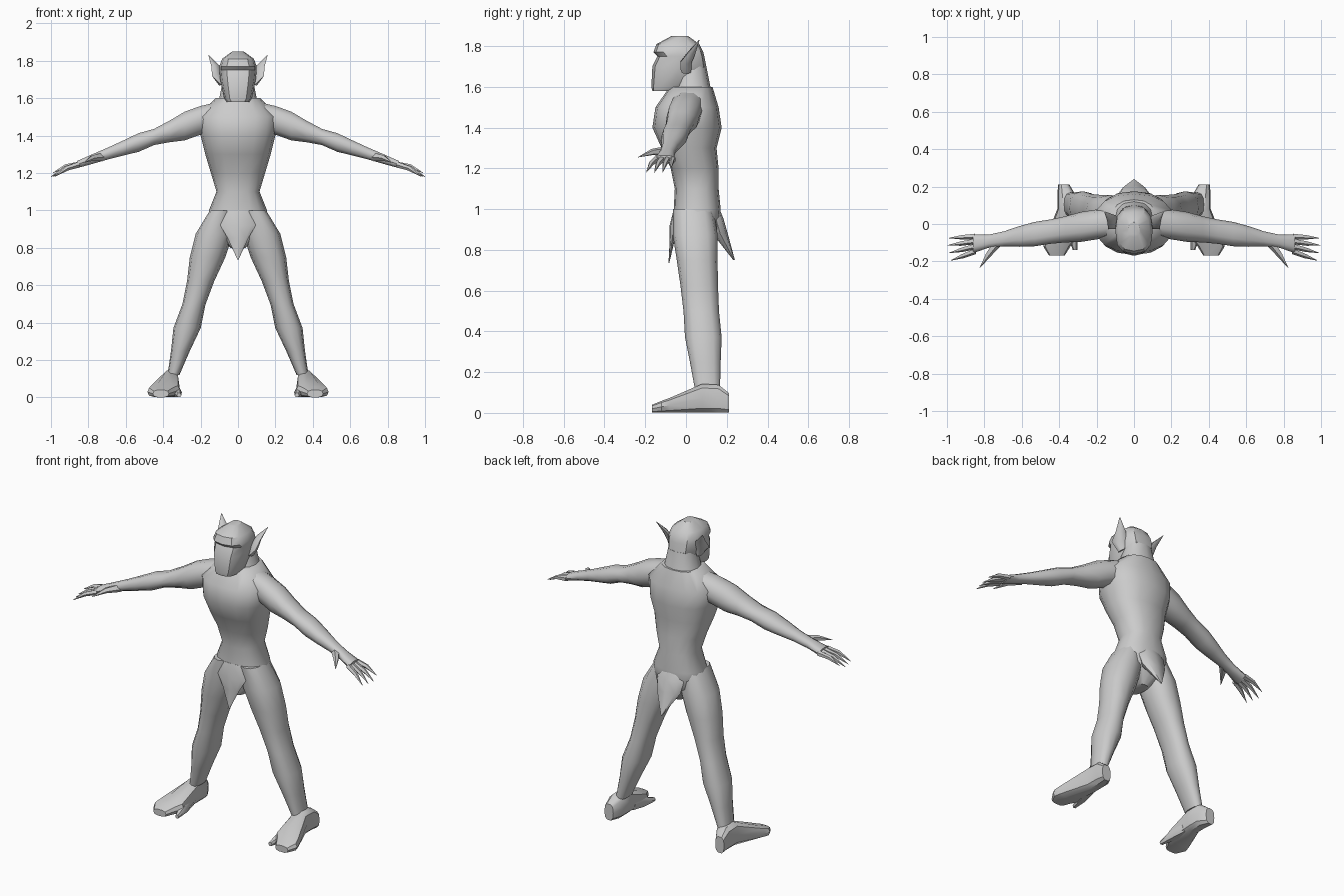
import bpy, bmesh
from math import cos, sin, pi, copysign, radians
from mathutils import Vector

cube = bpy.data.objects.get("Cube")
if cube:
    bpy.data.objects.remove(cube, do_unlink=True)

SKIN_COLOUR = (.6, .6, .6, 1)
skin = bpy.data.materials.new("grey_skin")
skin.use_nodes = True
skin.diffuse_color = SKIN_COLOUR
skin.node_tree.nodes["Principled BSDF"].inputs["Base Color"].default_value = SKIN_COLOUR


def build(name, loops, mirrored, sharp_angle):
    """Bridge consecutive loops of points, close both ends and make the object."""
    bm = bmesh.new()
    rows = [[bm.verts.new(point) for point in loop] for loop in loops]
    for lower, upper in zip(rows, rows[1:]):
        for i in range(len(lower)):
            bm.faces.new((lower[i - 1], lower[i], upper[i], upper[i - 1]))
    bm.faces.new(rows[0])
    bm.faces.new(rows[-1])
    bmesh.ops.recalc_face_normals(bm, faces=bm.faces)
    mesh = bpy.data.meshes.new(name)
    bm.to_mesh(mesh)
    bm.free()
    mesh.materials.append(skin)
    obj = bpy.data.objects.new(name, mesh)
    bpy.context.collection.objects.link(obj)
    if mirrored:
        obj.modifiers.new("Mirror", 'MIRROR')
    bpy.ops.object.select_all(action='DESELECT')
    obj.select_set(True)
    bpy.context.view_layer.objects.active = obj
    bpy.ops.object.shade_smooth_by_angle(angle=radians(sharp_angle))


def rounded(value, power):
    return copysign(abs(value) ** power, value)


def loft(name, axis, rings, sides=12, power=.85, mirrored=False, sharp_angle=50):
    """Rings are (centre, half size, half size) in planes square to the axis."""
    u, v = [k for k in range(3) if k != axis]
    loops = []
    for centre, half_u, half_v in rings:
        loop = []
        for i in range(sides):
            turn = 2 * pi * i / sides
            point = Vector(centre)
            point[u] += half_u * rounded(cos(turn), power)
            point[v] += half_v * rounded(sin(turn), power)
            loop.append(point)
        loops.append(loop)
    build(name, loops, mirrored, sharp_angle)


def limb(name, axis, start, end, radii, **options):
    """Evenly spaced rings along a straight bone."""
    start, end = Vector(start), Vector(end)
    rings = [(start.lerp(end, i / (len(radii) - 1)), *pair) for i, pair in enumerate(radii)]
    loft(name, axis, rings, **options)


def stack(name, levels, **options):
    """Level rings on the centre plane: height, half width, front, back."""
    rings = [((0, (front + back) / 2, height), half_width, (back - front) / 2)
             for height, half_width, front, back in levels]
    loft(name, 2, rings, **options)


def spike(name, points, radii, sides=5, flatness=1):
    """Bent, tapering spike through the points, mirrored to both sides."""
    points = [Vector(point) for point in points]
    last = len(points) - 1
    loops = []
    for i, (point, radius) in enumerate(zip(points, radii)):
        along = points[min(i + 1, last)] - points[max(i - 1, 0)]
        across = along.cross(Vector((0, 0, 1))).normalized()
        up = across.cross(along.normalized()) * flatness
        turns = [2 * pi * k / sides for k in range(sides)]
        loops.append([point + radius * (across * cos(t) + up * sin(t)) for t in turns])
    build(name, loops, True, 50)


# Torso: groin, hips, waist, chest and shoulders at even heights
half_widths = (.04, .15, .155, .115, .145, .175, .2, .215, .12)
fronts = (-.03, -.06, -.06, -.055, -.075, -.12, -.165, -.15, -.08)
backs = (.1, .165, .17, .16, .16, .15, .175, .16, .13)
heights = [.8 + i / 10 for i in range(len(backs))]
stack("torso", list(zip(heights, half_widths, fronts, backs)), sides=16)

# Neck
limb("neck", 2, (0, .03, 1.5), (0, .03, 1.7), [(.15, .12), (.1, .09), (.08, .07)])

# Head: chin, jaw, cheek, eye hollow, brow ridge and crown
stack("head", [
    (1.58, .06, -.165, -.04), (1.6, .075, -.17, .04), (1.7, .095, -.165, .1),
    (1.75, .1, -.14, .09), (1.77, .1, -.16, .085), (1.81, .085, -.145, .065),
    (1.85, .03, -.07, .01)], power=.75, sharp_angle=35)

# Ears
spike("ears", [(.09, 0, 1.67), (.11, 0, 1.72), (.12, .03, 1.77), (.157, .065, 1.83)],
      [.025, .04, .028, .002], sides=6, flatness=.5)

# Arms from inside the shoulder to the palm, as half depth and half height
limb("arms", 0, (.12, .01, 1.51), (.86, -.105, 1.245), [
    (.08, .07), (.08, .08), (.08, .08), (.07, .06), (.065, .045),
    (.065, .052), (.055, .042), (.04, .033), (.035, .027), (.05, .02)],
    sides=10, mirrored=True)

# Clawed fingers fan out from the palm
for i in range(4):
    base = Vector((.85, -.065 - .027 * i, 1.245))
    tip = Vector((1 - .01 * abs(i - 1), -.075 - .04 * i, 1.18 + .02 * (i == 0)))
    knuckle = (base + tip) / 2 + Vector((0, 0, .012))
    spike(f"finger_{i + 1}", [base, knuckle, tip], [.016, .013, .001])
spike("thumb", [(.73, -.1, 1.285), (.78, -.165, 1.28), (.825, -.235, 1.255)],
      [.024, .016, .001])

# Legs from hip to ankle, as half width and half depth
limb("legs", 2, (.09, .035, 1), (.345, .105, .12), [
    (.06, .1), (.1, .11), (.095, .1), (.073, .092), (.062, .087),
    (.073, .09), (.05, .075), (.032, .062)], mirrored=True)

# Feet from heel to toe: depth, inner edge, outer edge, top
foot = [(.21, .345, .405, .1), (.16, .315, .41, .14), (.08, .315, .41, .145),
        (-.08, .31, .475, .075), (-.12, .34, .485, .06), (-.168, .37, .455, .04)]
loft("feet", 1, [(((inner + outer) / 2, depth, top / 2), (outer - inner) / 2, top / 2)
                 for depth, inner, outer, top in foot],
     sides=10, power=.7, mirrored=True, sharp_angle=35)
limb("inner_toes", 1, (.345, .04, .045), (.315, -.14, .012),
     [(.03, .04), (.03, .03), (.012, .012)], sides=6, mirrored=True)

# Pointed front flap and tail wedge
stack("front_flap", [(1, .06, -.06, -.04), (.92, .095, -.08, -.04),
                     (.85, .055, -.08, -.055), (.735, .002, -.086, -.082)], sides=8)
stack("tail", [(1, .05, .11, .165), (.95, .09, .11, .185),
               (.88, .08, .13, .205), (.75, .003, .232, .24)], sides=8)
